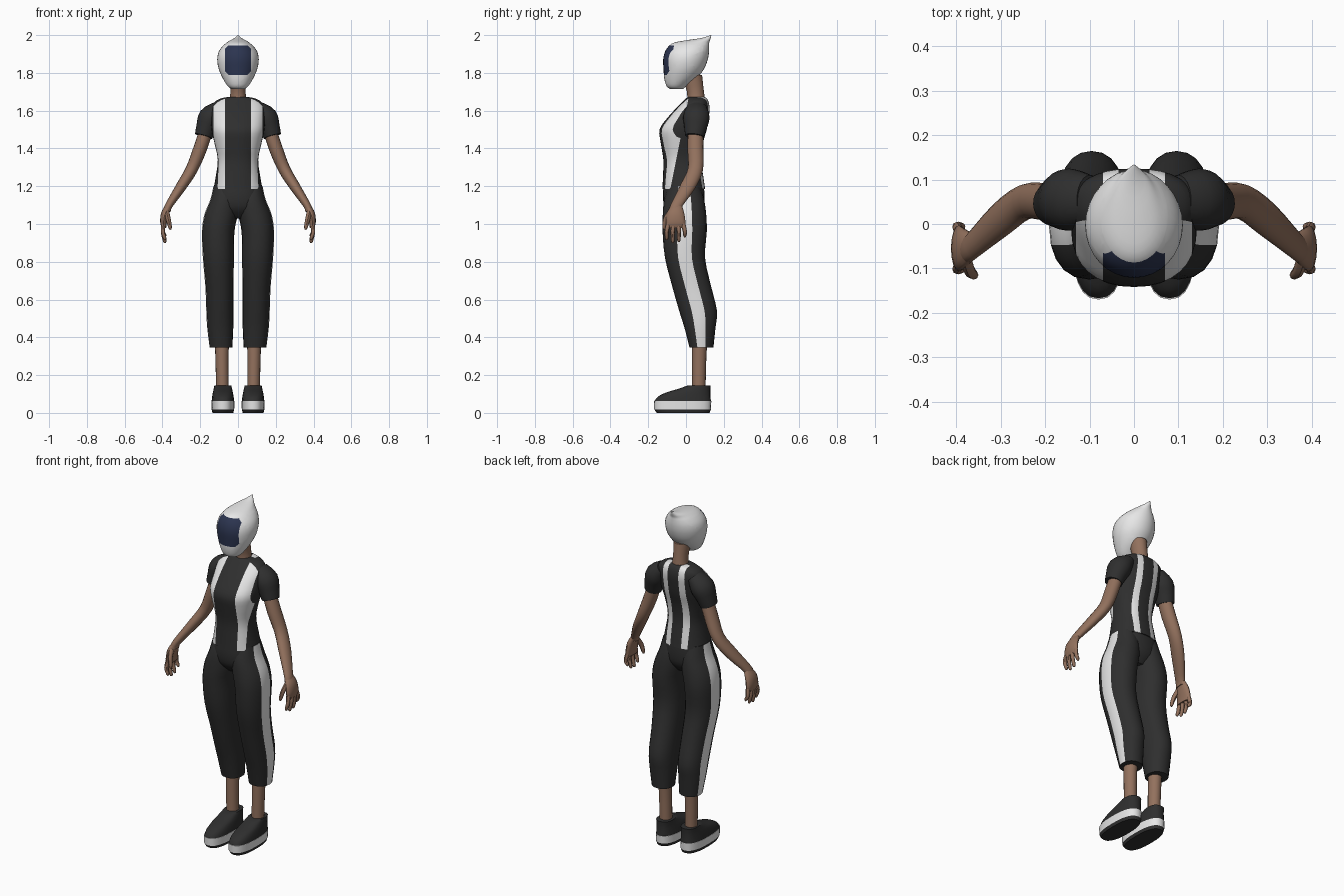
import bpy
import bmesh
from math import cos, sin, pi, copysign
from mathutils import Vector

default_cube = bpy.data.objects.get("Cube")
if default_cube:
    bpy.data.objects.remove(default_cube, do_unlink=True)


def make_material(name, red, green, blue):
    material = bpy.data.materials.new(name)
    material.use_nodes = True
    color = (red, green, blue, 1)
    material.diffuse_color = color
    material.node_tree.nodes["Principled BSDF"].inputs["Base Color"].default_value = color
    return material


black = make_material("black_fabric", .028, .028, .028)
white = make_material("white", .8, .8, .8)
skin = make_material("brown_skin", .29, .165, .11)
navy = make_material("navy_visor", .025, .035, .08)


def smooth_path(sections, steps):
    """Catmull-Rom interpolation of (x, y, z, half width, half depth) rows."""
    rows = [Vector(row) for row in sections]
    padded = [rows[0]] + rows + [rows[-1]]
    result = []
    for a, b, c, d in zip(padded, padded[1:], padded[2:], padded[3:]):
        for step in range(steps):
            t = step / steps
            result.append(b + (c - a) * t / 2
                          + (a - b * 2.5 + c * 2 - d / 2) * t ** 2
                          + ((b - c) * 3 + d - a) * t ** 3 / 2)
    return result + [rows[-1]]


def sweep(name, sections, materials, sides=24, steps=3, level=True,
          square=2, mirrored=False, cuts=(), rule=None):
    """Skin rings along a path; level rings stay horizontal."""
    rows = smooth_path(sections, steps)
    centers = [Vector(row[:3]) for row in rows]
    bm = bmesh.new()
    rings = []
    for i, row in enumerate(rows):
        across, deep = Vector((1, 0, 0)), Vector((0, 1, 0))
        if not level:
            along = centers[min(i + 1, len(rows) - 1)] - centers[max(i - 1, 0)]
            across = deep.cross(along).normalized()
            deep = along.cross(across).normalized()
        ring = []
        for k in range(sides):
            angle = 2 * pi * k / sides
            u, v = (copysign(abs(w) ** (2 / square), w) for w in (cos(angle), sin(angle)))
            ring.append(bm.verts.new(centers[i] + across * row[3] * u + deep * row[4] * v))
        rings.append(ring)
    for low, high in zip(rings, rings[1:]):
        for k in range(sides):
            j = (k + 1) % sides
            face = bm.faces.new((low[k], low[j], high[j], high[k]))
            # The two strips facing straight out carry the trouser stripe
            if rule == "outer":
                face.material_index = int(k in (0, sides - 1))
    bm.faces.new(rings[0])
    bm.faces.new(rings[-1])
    # Cut clean colour borders, then colour the faces between them
    for point, normal in cuts:
        bmesh.ops.bisect_plane(bm, geom=bm.verts[:] + bm.edges[:] + bm.faces[:],
                               plane_co=point, plane_no=normal)
    if callable(rule):
        for face in bm.faces:
            face.material_index = rule(face.calc_center_median())
    bmesh.ops.recalc_face_normals(bm, faces=bm.faces[:])
    mesh = bpy.data.meshes.new(name)
    bm.to_mesh(mesh)
    bm.free()
    for material in materials:
        mesh.materials.append(material)
    obj = bpy.data.objects.new(name, mesh)
    bpy.context.collection.objects.link(obj)
    bpy.ops.object.select_all(action="DESELECT")
    obj.select_set(True)
    bpy.context.view_layer.objects.active = obj
    bpy.ops.object.shade_smooth_by_angle(angle=pi / 4)
    if mirrored:
        obj.modifiers.new("mirror", "MIRROR").use_mirror_merge = False
    return obj


# Pointed helmet with a chamfered visor
visor_half, visor_mid, visor_tall, visor_corner = .07, 1.868, .078, .128


def visor_rule(p):
    x, z = abs(p.x), abs(p.z - visor_mid)
    return int(p.y < 0 and x < visor_half and z < visor_tall and x + z < visor_corner)


visor_cuts = []
for side in (-1, 1):
    visor_cuts.append(((side * visor_half, 0, 0), (1, 0, 0)))
    visor_cuts.append(((0, 0, visor_mid + side * visor_tall), (0, 0, 1)))
    for tilt in (-1, 1):
        visor_cuts.append(((side * visor_corner, 0, visor_mid), (side, 0, tilt)))

sweep("helmet", [
    (0, -.05, 1.715, .035, .035), (0, -.05, 1.73, .055, .053), (0, -.03, 1.77, .08, .085),
    (0, -.012, 1.82, .102, .107), (0, -.003, 1.87, .11, .118), (0, .005, 1.91, .103, .117),
    (0, .015, 1.94, .083, .108), (0, .03, 1.96, .06, .093), (0, .065, 1.973, .04, .062),
    (0, .107, 1.985, .018, .024), (0, .133, 2, .001, .001)],
    (white, navy), sides=32, cuts=visor_cuts, rule=visor_rule)

sweep("neck", [(0, .055, 1.63, .05, .05), (0, .05, 1.7, .04, .045),
               (0, .03, 1.79, .045, .055)], (skin,))

# Shirt with wide front stripes and narrow back stripes
inner, seam, outer = .035, .07, .13
slant = Vector((0, 1, -.2))
slant_point = Vector((0, -.07, 1.25))
back_line = .06


def shirt_rule(p):
    x = abs(p.x)
    front = (p - slant_point).dot(slant) < 0 and seam < x < outer
    back = p.y > back_line and inner < x < seam
    return int(front or back)


shirt_cuts = [((side * x, 0, 0), (1, 0, 0)) for side in (-1, 1) for x in (inner, seam, outer)]
shirt_cuts += [(slant_point, slant), ((0, back_line, 0), (0, 1, 0))]
sweep("shirt", [
    (0, -.012, 1.185, .13, .113), (0, -.015, 1.25, .118, .107), (0, -.02, 1.34, .107, .1),
    (0, -.022, 1.43, .125, .112), (0, -.015, 1.5, .14, .125), (0, .01, 1.56, .142, .11),
    (0, .035, 1.61, .142, .09), (0, .05, 1.645, .125, .07), (0, .055, 1.665, .09, .055),
    (0, .055, 1.672, .055, .045)],
    (black, white), sides=32, square=2.3, cuts=shirt_cuts, rule=shirt_rule)

sweep("sleeves", [(.1, .055, 1.615, .04, .055), (.145, .055, 1.565, .063, .07),
                  (.168, .05, 1.51, .054, .06), (.182, .045, 1.465, .047, .05)],
      (black,), level=False, mirrored=True)

# Arms and hands
sweep("arms", [(.16, .05, 1.52, .035, .04), (.2, .05, 1.4, .036, .042),
               (.245, .05, 1.29, .032, .04), (.3, .01, 1.2, .028, .04),
               (.365, -.05, 1.1, .02, .03), (.375, -.055, 1.07, .02, .035)],
      (skin,), sides=16, level=False, mirrored=True)
sweep("palms", [(.366, -.05, 1.1, .018, .028), (.385, -.055, 1.06, .022, .045),
                (.394, -.055, 1.01, .018, .052), (.392, -.055, .98, .012, .048)],
      (skin,), sides=16, mirrored=True)
for i, (finger, tip) in enumerate((("index", .915), ("middle", .9), ("ring", .905), ("little", .93))):
    y = -.093 + i * .026
    spread = (i - 1.5) * .006
    sweep(finger + "_fingers", [(.394, y, 1, .011, .012), (.398, y + spread, .96, .011, .011),
                                (.388, y + spread, tip + .01, .009, .009),
                                (.386, y + spread, tip, .004, .004)],
          (skin,), sides=8, level=False, mirrored=True)
sweep("thumbs", [(.38, -.075, 1.07, .014, .016), (.37, -.105, 1.03, .013, .014),
                 (.36, -.115, .985, .01, .01), (.358, -.115, .97, .004, .004)],
      (skin,), sides=8, level=False, mirrored=True)

# Cropped trousers with a stripe down each outer side
sweep("trouser_seat", [(0, -.012, 1.2, .127, .107), (0, -.012, 1.14, .132, .11),
                       (0, -.01, 1.08, .12, .1), (0, -.005, 1.03, .06, .06)],
      (black,), square=2.3)
sweep("trouser_legs", [
    (.068, -.01, 1.2, .062, .085), (.073, -.01, 1.13, .073, .106), (.09, -.008, 1.05, .088, .115),
    (.105, -.007, .96, .086, .117), (.104, -.005, .82, .082, .106), (.098, .03, .67, .075, .103),
    (.096, .064, .54, .072, .1), (.094, .074, .45, .069, .082), (.09, .082, .345, .06, .063)],
    (black, white), sides=20, square=2.2, mirrored=True, rule="outer")

# Ankles and shoes
sweep("ankles", [(.085, .075, .42, .04, .042), (.085, .07, .3, .035, .038),
                 (.082, .068, .1, .033, .035)], (skin,), sides=16, mirrored=True)


def shoe(name, material, rows, steps):
    sweep(name, [(.08, y, z, a, b) for y, z, a, b in rows], (material,),
          steps=steps, square=2.5, mirrored=True)


shoe("outsoles", black, [(-.015, 0, .055, .14), (-.018, .018, .06, .15)], 1)
shoe("midsoles", white, [(-.018, .018, .06, .15), (-.018, .062, .061, .152)], 1)
shoe("shoe_uppers", black, [(-.018, .06, .06, .15), (-.01, .085, .057, .14),
                            (.012, .108, .053, .117), (.04, .125, .049, .089),
                            (.07, .145, .045, .06)], 3)
